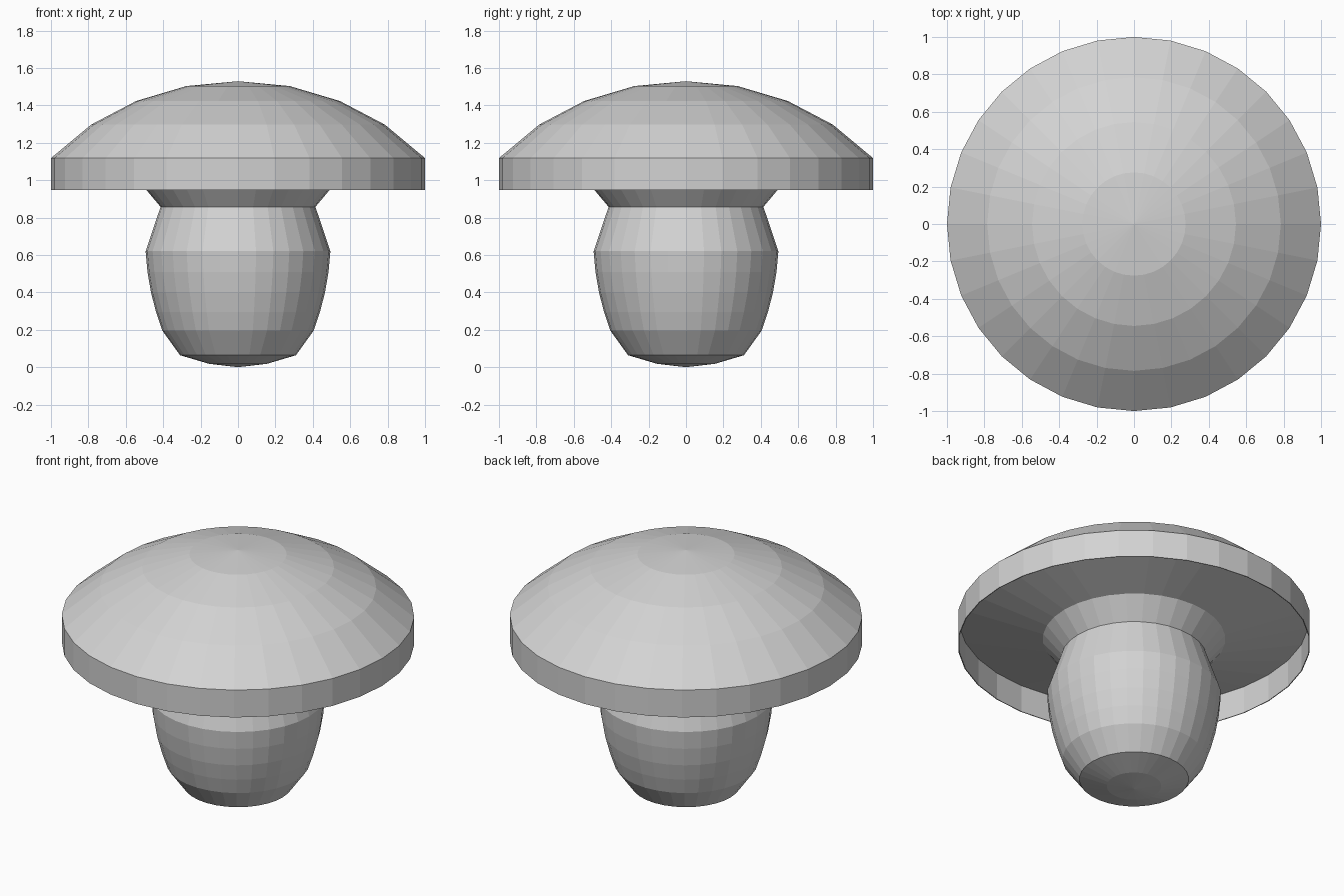
import bpy, bmesh, math

SEGMENTS = 32

cube = bpy.data.objects.get("Cube")
if cube:
    bpy.data.objects.remove(cube, do_unlink=True)

grey = bpy.data.materials.new("light grey")
grey.use_nodes = True
colour = (0.65, 0.65, 0.65, 1)
grey.diffuse_color = colour
grey.node_tree.nodes["Principled BSDF"].inputs["Base Color"].default_value = colour


def lathe(name, profile):
    """Turn a (radius, height) profile, listed from the bottom outwards and up, around z."""
    bm = bmesh.new()
    verts = [bm.verts.new((r, 0, z)) for r, z in profile]
    edges = [bm.edges.new(pair) for pair in zip(verts, verts[1:])]
    bmesh.ops.spin(bm, geom=verts + edges, cent=(0, 0, 0), axis=(0, 0, 1),
                   angle=math.tau, steps=SEGMENTS)
    bmesh.ops.remove_doubles(bm, verts=bm.verts[:], dist=0.0005)
    bmesh.ops.recalc_face_normals(bm, faces=bm.faces[:])
    # An open shell must still face away from its own axis
    widest = max(bm.faces, key=lambda f: f.calc_center_median().xy.length)
    if widest.normal.xy.dot(widest.calc_center_median().xy) < 0:
        bmesh.ops.reverse_faces(bm, faces=bm.faces[:])
    mesh = bpy.data.meshes.new(name)
    bm.to_mesh(mesh)
    bm.free()
    mesh.materials.append(grey)
    obj = bpy.data.objects.new(name, mesh)
    bpy.context.collection.objects.link(obj)
    return obj


# Rounded stem with a waist and a flared neck
neck = (0.518, 0.981)
lathe("stem", [(0, 0), (0.155, 0.018), (0.31, 0.064), (0.405, 0.196),
               (0.438, 0.295), (0.465, 0.398), (0.484, 0.51),
               (0.494, 0.62), (0.414, 0.857), neck])

# Domed cap with a thin hanging rim around a sloping underside
lathe("cap", [neck, (0.995, 1.116), (0.995, 0.947), (1, 0.947), (1, 1.118),
              (0.785, 1.297), (0.545, 1.423), (0.276, 1.503), (0, 1.529)])
